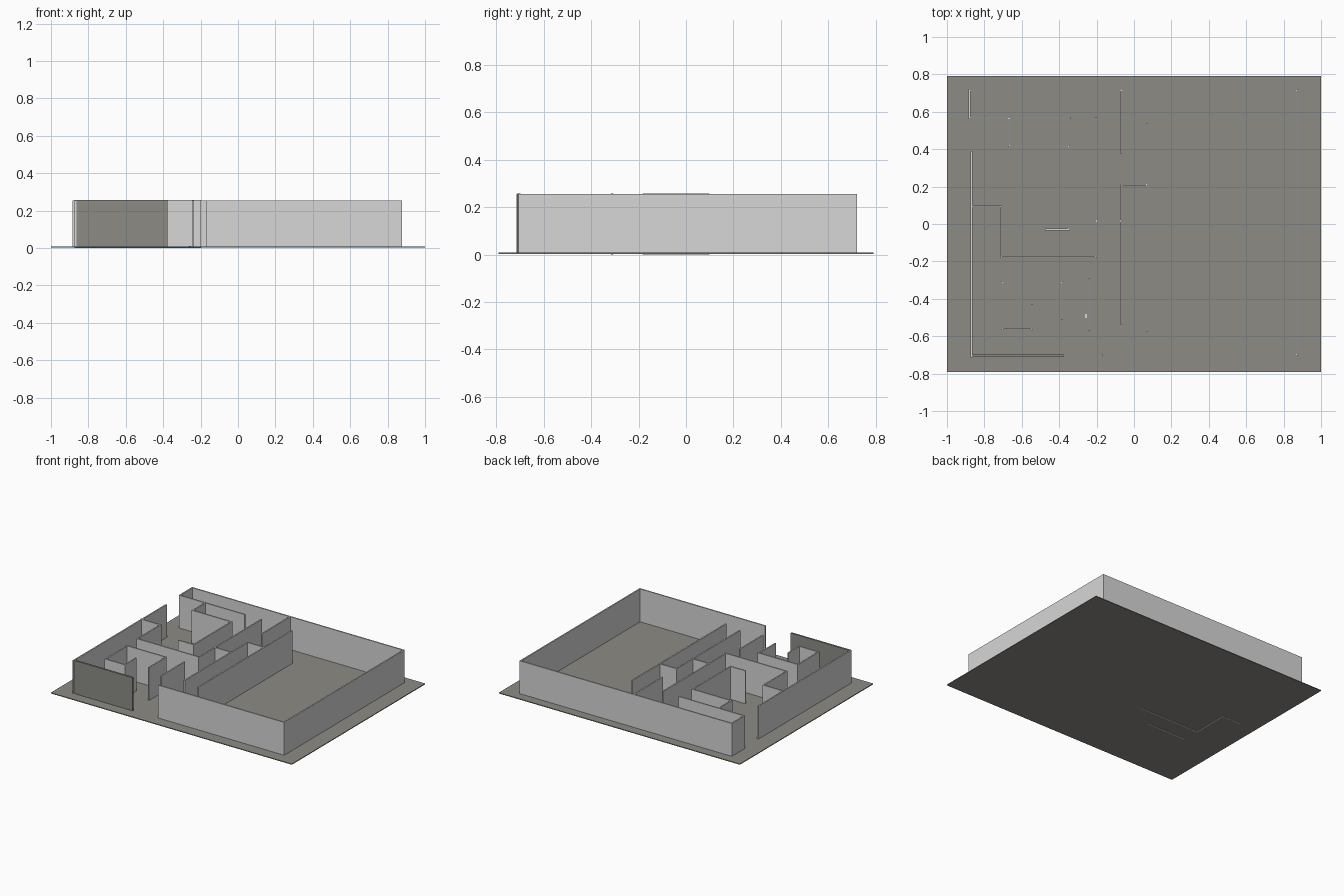
import bpy

if "Cube" in bpy.data.objects:
    bpy.data.objects.remove(bpy.data.objects["Cube"])

T = 0.01  # wall thickness


def material(name, rgb):
    m = bpy.data.materials.new(name)
    m.diffuse_color = (*rgb, 1)
    m.use_nodes = True
    m.node_tree.nodes["Principled BSDF"].inputs["Base Color"].default_value = m.diffuse_color
    return m


WALL = material("light_grey_wall", (0.68, 0.68, 0.68))
FLOOR = material("warm_grey_floor", (0.265, 0.26, 0.235))


def box(name, x0, x1, y0, y1, z0, z1, mat):
    bpy.ops.mesh.primitive_cube_add(
        size=1, location=((x0 + x1) / 2, (y0 + y1) / 2, (z0 + z1) / 2))
    o = bpy.context.object
    o.name = name
    o.scale = (x1 - x0, y1 - y0, z1 - z0)
    bpy.ops.object.transform_apply(location=False, rotation=False, scale=True)
    o.data.materials.append(mat)
    return o


def walls(name, points, z0=0.004, z1=0.254):
    """Straight wall along each leg of a right-angled path."""
    h = T / 2
    for i, ((ax, ay), (bx, by)) in enumerate(zip(points, points[1:])):
        box(f"{name}_{i + 1}", min(ax, bx) - h, max(ax, bx) + h,
            min(ay, by) - h, max(ay, by) + h, z0, z1, WALL)


# Ground slab and dark front panel
box("floor_slab", -1, 1, -0.79, 0.79, 0.002, 0.008, FLOOR)
box("front_panel", -0.865, -0.378, -0.711, -0.697, 0.003, 0.256, FLOOR)

# Outer walls
walls("outer_wall", [(-0.345, 0.567), (-0.88, 0.567), (-0.88, 0.716),
                     (0.872, 0.716), (0.872, -0.70), (-0.165, -0.70)])
walls("left_wall", [(-0.869, 0.385), (-0.869, -0.71)])

# Upper rooms
walls("upper_room_wall", [(-0.668, 0.567), (-0.668, 0.418), (-0.348, 0.418),
                          (-0.348, -0.03), (-0.47, -0.03)])
walls("corridor_wall", [(-0.203, 0.565), (-0.203, -0.175)])

# Stepped wall, slightly taller and passing through the slab
walls("stepped_wall", [(-0.203, -0.178), (-0.71, -0.178), (-0.71, 0.095),
                       (-0.869, 0.095)], 0, 0.258)

# Central divider
walls("divider_link", [(-0.203, 0.017), (-0.068, 0.017)])
walls("divider_wall", [(-0.068, -0.535), (-0.068, 0.21), (0.07, 0.21)])
walls("hall_wall", [(0.07, 0.535), (0.07, -0.57)])
walls("back_stub_wall", [(-0.068, 0.716), (-0.068, 0.38)])

# Lower left room
walls("small_room_back", [(-0.705, -0.31), (-0.385, -0.31)], 0, 0.258)
walls("small_room_right", [(-0.385, -0.31), (-0.385, -0.505)])
walls("small_room_left", [(-0.705, -0.31), (-0.705, -0.563), (-0.545, -0.563),
                          (-0.545, -0.435)])
walls("short_wall", [(-0.24, -0.295), (-0.24, -0.565)])

# Small chip on the floor beside the short wall
box("floor_chip", -0.261, -0.25, -0.502, -0.48, 0.007, 0.012, WALL)
